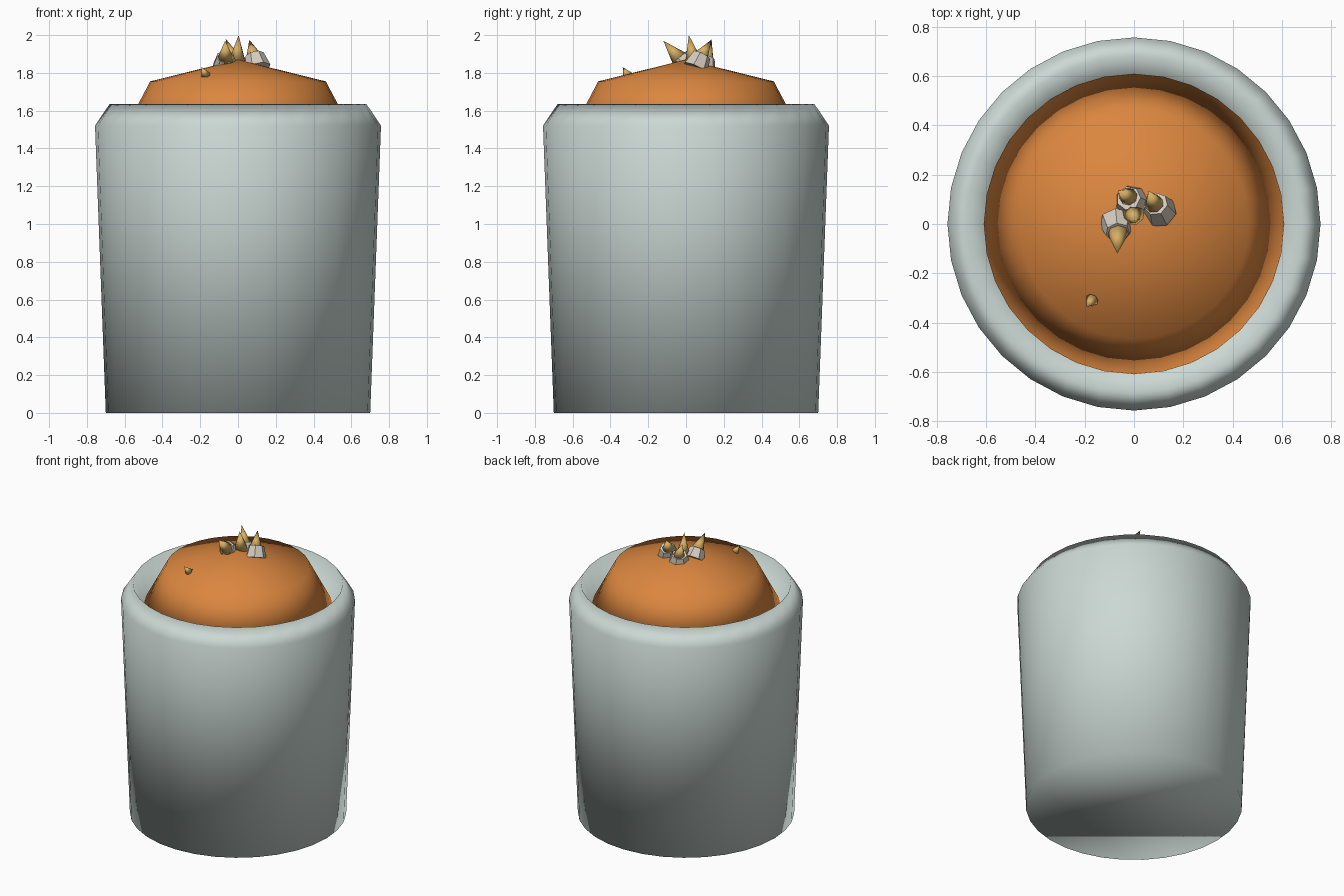
import bpy, bmesh, math
from mathutils import Vector

if "Cube" in bpy.data.objects:
    bpy.data.objects.remove(bpy.data.objects["Cube"])


def material(name, rgb):
    m = bpy.data.materials.new(name)
    m.diffuse_color = (*rgb, 1)
    m.use_nodes = True
    m.node_tree.nodes["Principled BSDF"].inputs["Base Color"].default_value = m.diffuse_color
    return m


def finish(name, bm, mat, smooth=True):
    bmesh.ops.recalc_face_normals(bm, faces=bm.faces)
    for f in bm.faces:
        f.smooth = smooth
    me = bpy.data.meshes.new(name)
    bm.to_mesh(me)
    bm.free()
    me.materials.append(mat)
    ob = bpy.data.objects.new(name, me)
    bpy.context.collection.objects.link(ob)
    return ob


def lathe(name, profile, mat, sides=32):
    """Revolve (radius, z) points; radius 0 closes with a fan, the ends otherwise with a cap."""
    bm = bmesh.new()
    rings = []
    for r, z in profile:
        n = sides if r else 1
        rings.append([bm.verts.new((r * math.cos(2 * math.pi * i / sides),
                                    r * math.sin(2 * math.pi * i / sides), z))
                      for i in range(n)])
    for a, b in zip(rings, rings[1:]):
        for i in range(sides):
            j = (i + 1) % sides
            if len(b) == 1:
                bm.faces.new((a[i], a[j], b[0]))
            else:
                bm.faces.new((a[i], a[j], b[j], b[i]))
    for ring in (rings[0], rings[-1]):
        if len(ring) > 1:
            bm.faces.new(ring)
    return finish(name, bm, mat)


def cone(name, base, tip, r1, r2, sides, mat, smooth):
    base, tip = Vector(base), Vector(tip)
    axis = tip - base
    bm = bmesh.new()
    bmesh.ops.create_cone(bm, cap_ends=True, segments=sides, radius1=r1, radius2=r2,
                          depth=axis.length)
    rot = axis.to_track_quat('Z', 'Y').to_matrix()
    for v in bm.verts:
        v.co = rot @ v.co + (base + tip) / 2
    ob = finish(name, bm, mat, smooth)
    return ob


glaze = material("pale_glaze", (0.60, 0.69, 0.66))
orange = material("orange_filling", (0.71, 0.24, 0.05))
gold = material("gold", (0.68, 0.43, 0.13))
cream = material("cream", (0.66, 0.60, 0.52))

# Tapered pot with a chamfered rim
lathe("pot", [(0.70, 0), (0.757, 1.52), (0.68, 1.635), (0.61, 1.47)], glaze)

# Domed filling
lathe("dome", [(0.61, 1.48), (0.465, 1.755), (0, 1.87)], orange)

# Cream sockets holding the spikes
sockets = [((-0.07, 0.01, 1.83), (-0.066, -0.035, 1.885)),
           ((0.105, 0.05, 1.825), (0.088, 0.082, 1.895)),
           ((-0.01, 0.09, 1.83), (-0.022, 0.105, 1.885))]
for i, (a, b) in enumerate(sockets):
    cone(f"socket_{i + 1}", a, b, 0.07, 0.05, 7, cream, False)

# Pointed gold spikes, and one small loose one
spikes = [((-0.065, -0.03, 1.87), (-0.068, -0.12, 1.97), 0.048),
          ((0.085, 0.075, 1.88), (0.06, 0.135, 1.975), 0.045),
          ((-0.015, 0.105, 1.86), (-0.065, 0.135, 1.98), 0.045),
          ((-0.005, 0.04, 1.86), (0.003, 0.015, 2.0), 0.047),
          ((-0.17, -0.308, 1.787), (-0.192, -0.335, 1.83), 0.027)]
for i, (a, b, r) in enumerate(spikes):
    cone(f"spike_{i + 1}", a, b, r, 0, 8, gold, True)
